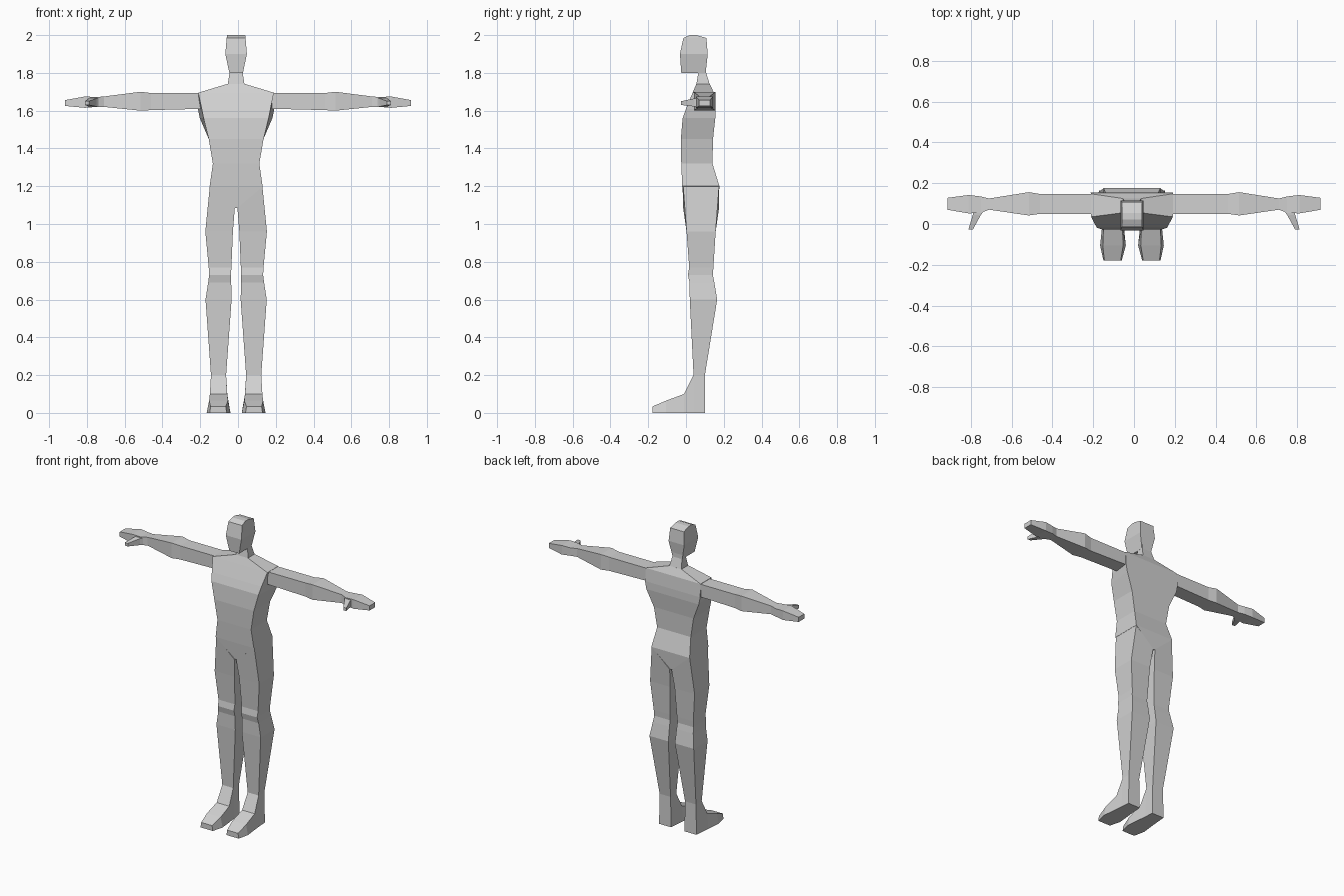
import bpy
import bmesh

cube = bpy.data.objects.get("Cube")
if cube:
    bpy.data.objects.remove(cube, do_unlink=True)

grey = bpy.data.materials.new("light_grey")
grey.use_nodes = True
grey.diffuse_color = (0.64, 0.64, 0.64, 1)
shader = grey.node_tree.nodes["Principled BSDF"]
shader.inputs["Base Color"].default_value = grey.diffuse_color

MIDDLE = -0.01  # centre line of the body


def loft(name, rings):
    """Skin a chain of four-cornered rings into a closed, flat-faced part."""
    bm = bmesh.new()
    loops = [[bm.verts.new(point) for point in ring] for ring in rings]
    for lower, upper in zip(loops, loops[1:]):
        for i in range(4):
            bm.faces.new((lower[i - 1], lower[i], upper[i], upper[i - 1]))
    bm.faces.new(loops[0])
    bm.faces.new(loops[-1])
    bmesh.ops.recalc_face_normals(bm, faces=bm.faces)
    mesh = bpy.data.meshes.new(name)
    bm.to_mesh(mesh)
    bm.free()
    mesh.materials.append(grey)
    part = bpy.data.objects.new(name, mesh)
    bpy.context.collection.objects.link(part)


def level(z, half, front, back, center=MIDDLE, flare=0.0, slope=0.0):
    """Ring across the body: flare widens the back, slope lifts the +x edge."""
    wide = half + flare
    return [(center - half, front, z - slope), (center + half, front, z + slope),
            (center + wide, back, z + slope), (center - wide, back, z - slope)]


def upright(x, front, back, bottom, top):
    """Ring across a limb that runs sideways."""
    return [(x, front, bottom), (x, back, bottom), (x, back, top), (x, front, top)]


def facing(y, center, half, bottom, top, splay=0.0):
    """Ring across a part that runs forward: splay widens the bottom edge."""
    wide = half + splay
    return [(center - wide, y, bottom), (center + wide, y, bottom),
            (center + half, y, top), (center - half, y, top)]


def mirrored(name, rings, axis):
    """Build the left part, then its reflection about x = axis."""
    loft("left_" + name, rings)
    loft("right_" + name, [[(axis + axis - x, y, z) for x, y, z in ring]
                           for ring in rings])


# Torso, from the crotch up to the neck base
loft("torso", [
    level(z=1.085, half=0.01, front=-0.01, back=0.17),
    level(z=1.2, half=0.14, front=-0.02, back=0.177),
    level(z=1.32, half=0.123, front=-0.025, back=0.14),
    level(z=1.45, half=0.145, front=-0.027, back=0.143),
    level(z=1.56, half=0.172, front=-0.018, back=0.155, flare=0.02),
    level(z=1.61, half=0.182, front=0.0, back=0.155, flare=0.02),
    level(z=1.695, half=0.2, front=0.035, back=0.148),
    level(z=1.742, half=0.045, front=0.055, back=0.125),
])

# Neck
loft("neck", [
    level(z=1.735, half=0.045, front=0.054, back=0.127),
    level(z=1.8, half=0.035, front=0.065, back=0.107),
    level(z=1.83, half=0.035, front=0.065, back=0.107),
])

# Head, from the jaw to the crown
loft("head", [
    level(z=1.8, half=0.036, front=-0.025, back=0.104),
    level(z=1.9, half=0.057, front=-0.032, back=0.115),
    level(z=1.985, half=0.05, front=-0.014, back=0.108),
    level(z=2.0, half=0.048, front=0.022, back=0.055),
])

# Arms and hands, from the shoulder to the fingertips
mirrored("arm", [
    upright(x=0.18, front=0.05, back=0.147, bottom=1.61, top=1.693),
    upright(x=0.46, front=0.05, back=0.147, bottom=1.603, top=1.693),
    upright(x=0.515, front=0.042, back=0.156, bottom=1.6, top=1.7),
    upright(x=0.71, front=0.07, back=0.125, bottom=1.62, top=1.675),
    upright(x=0.75, front=0.055, back=0.135, bottom=1.62, top=1.672),
    upright(x=0.81, front=0.052, back=0.142, bottom=1.615, top=1.675),
    upright(x=0.915, front=0.07, back=0.128, bottom=1.625, top=1.656),
], axis=0)

# Thumbs, from the palm forward
mirrored("thumb", [
    facing(y=0.075, center=0.757, half=0.032, bottom=1.622, top=1.668),
    facing(y=0.045, center=0.77, half=0.02, bottom=1.622, top=1.665),
    facing(y=-0.026, center=0.8, half=0.011, bottom=1.63, top=1.65),
], axis=0)

# Legs, from the hip to the ankle
mirrored("leg", [
    level(z=1.143, half=0.066, front=-0.015, back=0.175, center=0.063, slope=0.058),
    level(z=0.96, half=0.073, front=0.003, back=0.157, center=0.08),
    level(z=0.77, half=0.06, front=0.017, back=0.145, center=0.075),
    level(z=0.73, half=0.058, front=0.01, back=0.142, center=0.075),
    level(z=0.69, half=0.061, front=0.019, back=0.15, center=0.077),
    level(z=0.6, half=0.069, front=0.02, back=0.165, center=0.083),
    level(z=0.2, half=0.04, front=0.04, back=0.1, center=0.083),
], axis=MIDDLE)

# Feet, from the heel to the toes
mirrored("foot", [
    facing(y=0.1, center=0.083, half=0.04, bottom=0, top=0.2, splay=0.004),
    facing(y=0.04, center=0.083, half=0.04, bottom=0, top=0.2, splay=0.008),
    facing(y=-0.01, center=0.083, half=0.046, bottom=0, top=0.1, splay=0.007),
    facing(y=-0.105, center=0.083, half=0.05, bottom=0, top=0.065, splay=0.013),
    facing(y=-0.178, center=0.085, half=0.04, bottom=0, top=0.034, splay=0.005),
], axis=MIDDLE)
